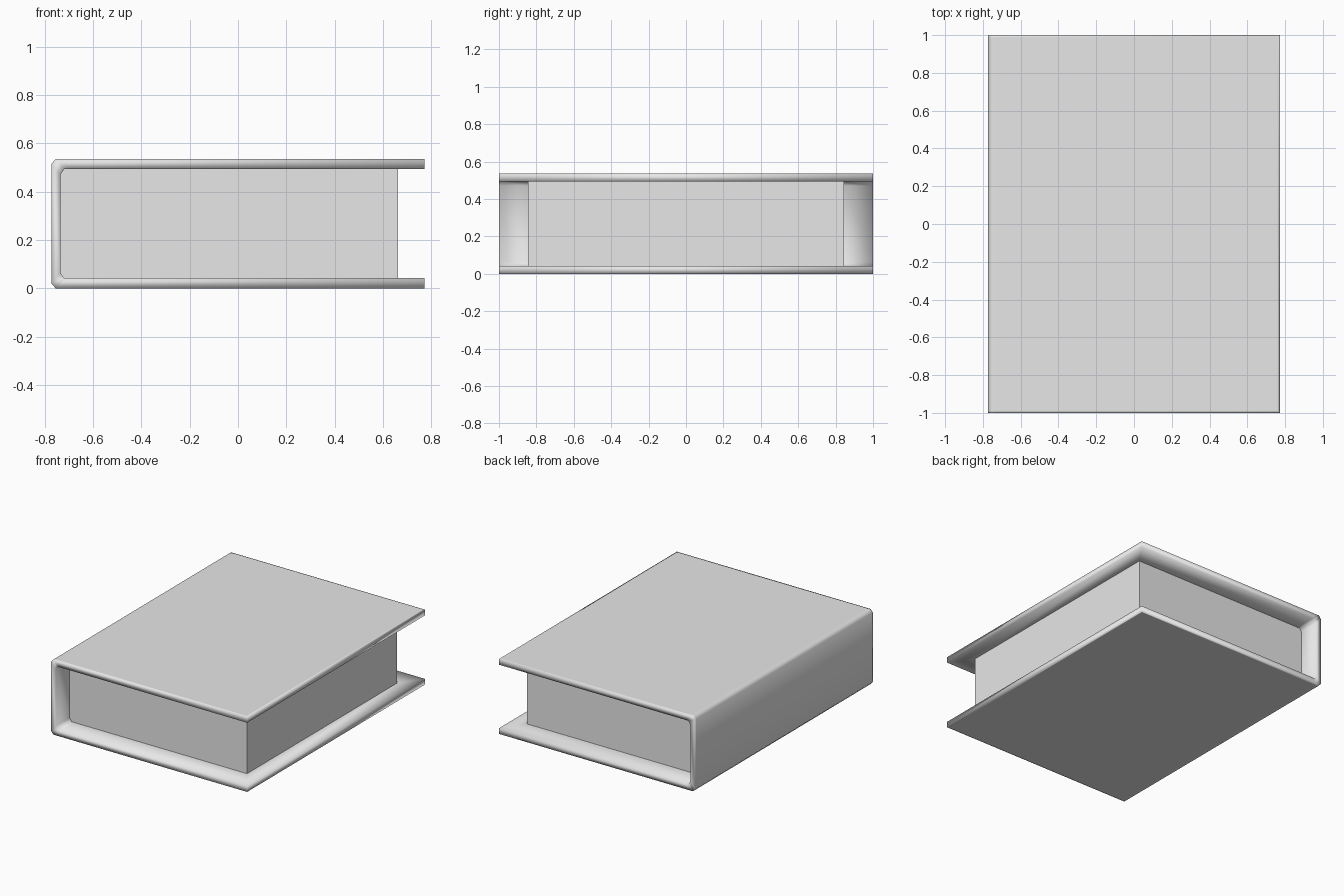
import bpy
import bmesh

cube = bpy.data.objects.get("Cube")
if cube:
    bpy.data.objects.remove(cube, do_unlink=True)

HEIGHT = 0.535
HALF_X = 0.772
THICK = 0.042
PAGE_Y = 0.845
PAGE_X = 0.663

grey = bpy.data.materials.new("plain_grey")
grey.use_nodes = True
colour = (0.8, 0.8, 0.8, 1)
grey.diffuse_color = colour
grey.node_tree.nodes["Principled BSDF"].inputs["Base Color"].default_value = colour


def finish(bm, name, smooth):
    bmesh.ops.recalc_face_normals(bm, faces=bm.faces)
    for f in bm.faces:
        f.smooth = smooth
    mesh = bpy.data.meshes.new(name)
    bm.to_mesh(mesh)
    bm.free()
    mesh.materials.append(grey)
    obj = bpy.data.objects.new(name, mesh)
    bpy.context.collection.objects.link(obj)
    return obj


def mirrored(half):
    """Complete a lower half profile with its upper half."""
    return half + [(x, HEIGHT - z) for x, z in reversed(half)]


# Cover: C-shaped profile, chamfered at the spine, running front to back
outer = mirrored([(HALF_X, 0), (-0.735, 0), (-0.755, 0), (-HALF_X, 0.02)])
inner = mirrored([(HALF_X, THICK), (-0.70, THICK), (-0.72, THICK), (-0.735, 0.065)])
bm = bmesh.new()
ends = [[[bm.verts.new((x, y, z)) for x, z in line] for line in (outer, inner)]
        for y in (-1, 1)]
(out_f, in_f), (out_b, in_b) = ends
outside, inside = [], []
for i in range(len(outer) - 1):
    j = i + 1
    outside.append(bm.faces.new((out_f[i], out_f[j], out_b[j], out_b[i])))
    inside.append(bm.faces.new((in_f[j], in_f[i], in_b[i], in_b[j])))
    bm.faces.new((out_f[j], out_f[i], in_f[i], in_f[j]))
    bm.faces.new((out_b[i], out_b[j], in_b[j], in_b[i]))
for i in (0, -1):
    bm.faces.new((out_f[i], out_b[i], in_b[i], in_f[i]))
bmesh.ops.recalc_face_normals(bm, faces=bm.faces)

# Tight border outside, broad mitred border inside up to the page block
bmesh.ops.inset_region(bm, faces=outside, thickness=0.012,
                       use_boundary=True, use_even_offset=True)
bmesh.ops.inset_region(bm, faces=inside, thickness=0.1,
                       use_boundary=True, use_even_offset=True)
for v in {v for f in inside for v in f.verts}:
    v.co.y = PAGE_Y if v.co.y > 0 else -PAGE_Y
    if v.co.x > 0:
        v.co.x = PAGE_X
finish(bm, "cover", True)

# Page block between the boards, set against the spine
bm = bmesh.new()
bmesh.ops.create_cube(bm, size=1)
left = -0.737
for v in bm.verts:
    v.co.x = PAGE_X if v.co.x > 0 else left
    v.co.y = PAGE_Y if v.co.y > 0 else -PAGE_Y
    v.co.z = HEIGHT - THICK if v.co.z > 0 else THICK
finish(bm, "page_block", False)
